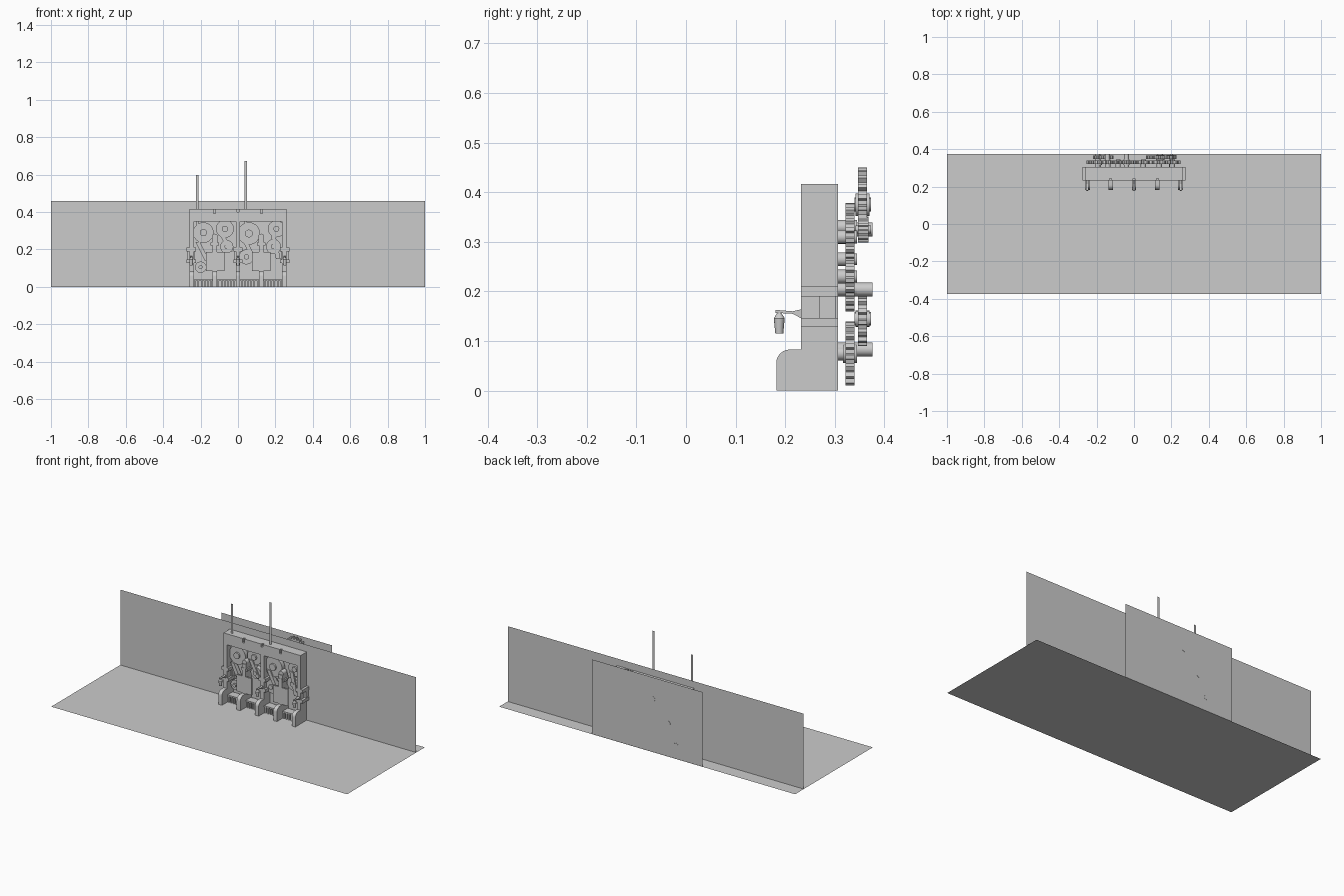
import bpy, bmesh, math
from mathutils import Vector

if "Cube" in bpy.data.objects:
    bpy.data.objects.remove(bpy.data.objects["Cube"])

grey = bpy.data.materials.new("light_grey")
grey.diffuse_color = (0.6, 0.6, 0.6, 1)
grey.use_nodes = True
grey.node_tree.nodes["Principled BSDF"].inputs["Base Color"].default_value = grey.diffuse_color


def finish(name, bm, smooth=False):
    bmesh.ops.recalc_face_normals(bm, faces=bm.faces)
    mesh = bpy.data.meshes.new(name)
    bm.to_mesh(mesh)
    bm.free()
    mesh.materials.append(grey)
    ob = bpy.data.objects.new(name, mesh)
    bpy.context.collection.objects.link(ob)
    if smooth:
        bpy.ops.object.select_all(action='DESELECT')
        ob.select_set(True)
        bpy.context.view_layer.objects.active = ob
        bpy.ops.object.shade_smooth_by_angle(angle=math.radians(35))
    return ob


def sheet(name, corners):
    bm = bmesh.new()
    bm.faces.new([bm.verts.new(c) for c in corners])
    return finish(name, bm)


def upright(name, x0, x1, y, z0, z1):
    return sheet(name, [(x0, y, z0), (x1, y, z0), (x1, y, z1), (x0, y, z1)])


def prism(name, points, direction, smooth=False):
    """Extrude a closed 3D outline along a direction."""
    bm = bmesh.new()
    face = bm.faces.new([bm.verts.new(p) for p in points])
    new = bmesh.ops.extrude_face_region(bm, geom=[face])["geom"]
    bmesh.ops.translate(bm, vec=Vector(direction),
                        verts=[v for v in new if isinstance(v, bmesh.types.BMVert)])
    return finish(name, bm, smooth)


def box(name, x0, x1, y0, y1, z0, z1):
    return prism(name, [(x0, y0, z0), (x1, y0, z0), (x1, y0, z1), (x0, y0, z1)],
                 (0, y1 - y0, 0))


def disc(name, x, z, r, y0, y1, n=24):
    pts = [(x + r * math.cos(math.tau * i / n), y0, z + r * math.sin(math.tau * i / n))
           for i in range(n)]
    return prism(name, pts, (0, y1 - y0, 0), True)


def gear(name, x, z, r, y0, y1):
    teeth = max(10, round(r * 260))
    pts = []
    for i in range(teeth):
        for f, rr in ((0, .86), (.4, .86), (.52, 1), (.86, 1)):
            a = math.tau * (i + f) / teeth
            pts.append((x + r * rr * math.cos(a), y0, z + r * rr * math.sin(a)))
    prism(name, pts, (0, y1 - y0, 0))
    disc(name + "_hub", x, z, r * .3, y0 - .005, y1 + .005, 16)


# floor and the two upright backdrops
sheet("floor", [(-1, -.375, 0), (1, -.375, 0), (1, .375, 0), (-1, .375, 0)])
upright("long_wall", -1, 1, .292, 0, .46)
upright("rear_panel", -.375, .375, .374, 0, .456)

# flat poles rising from the block
upright("left_pole", -.225, -.211, .253, .30, .597)
upright("right_pole", .034, .048, .256, .30, .674)

# columns with round-shouldered feet
F, B, FOOT, R = .232, .306, .182, .027
profile = [(B, 0), (FOOT, 0)]
profile += [(FOOT + R - R * math.cos(a), .083 - R + R * math.sin(a))
            for a in [math.pi / 2 * i / 6 for i in range(7)]]
profile += [(F, .083)]
for i in range(5):
    x = -.248 + i * .124
    top = .40 if i % 2 == 0 else .24
    pts = [(x - .012, y, z) for y, z in profile + [(F, top), (B, top)]]
    prism("column", pts, (.024, 0, 0), True)

# top beam, with slots along its front edge
box("top_beam", -.26, .26, .244, B, .35, .417)
edges = [-.26, -.131, -.119, -.006, .006, .119, .131, .26]
for a, b in zip(edges[::2], edges[1::2]):
    box("beam_front", a, b, F, .244, .35, .417)
box("beam_lower_front", -.26, .26, F, .244, .35, .392)
for s in (-1, 1):
    box("side_wall", s * .246, s * .26, F, B, 0, .40)

# clamps on the taller columns, with hanging lanterns
for x in (-.25, 0, .25):
    for z0, z1 in ((.128, .147), (.190, .210)):
        box("clamp_band", x - .025, x + .025, F, B, z0, z1)
    box("clamp_block", x - .021, x + .021, .268, .302, .147, .190)
    prism("lantern_arm", [(x - .006, F, .146), (x - .006, F, .164), (x - .006, .215, .160),
                          (x - .006, .180, .163), (x - .006, .180, .157),
                          (x - .006, .215, .155)], (.012, 0, 0))
    bm = bmesh.new()
    for r1, r2, z0, z1 in ((.008, .011, .115, .146), (.011, .004, .146, .157)):
        cone = bmesh.ops.create_cone(bm, cap_ends=True, segments=14, radius1=r1,
                                     radius2=r2, depth=z1 - z0)
        bmesh.ops.translate(bm, vec=(x, .188, (z0 + z1) / 2), verts=cone["verts"])
    finish("lantern", bm, True)

# caps on the shorter columns
for x in (-.124, .124):
    box("cap_plate", x - .022, x + .022, .236, .285, .222, .236)
    box("cap_block", x - .014, x + .014, .234, .280, .236, .262)
    disc("cap_knob", x, .268, .016, .238, .275, 16)

# square doors
for x in (-.121, .124):
    box("door", x - .05, x + .05, F, .241, .085, .187)

# grilles between the feet
for i in range(4):
    x = -.186 + i * .124
    box("grille_rail", x - .05, x + .05, .236, .285, .035, .043)
    box("grille_back", x - .05, x + .05, .270, .285, 0, .035)
    for k in range(6):
        c = x - .043 + k * .0172
        box("grille_bar", c - .004, c + .004, .236, .270, 0, .035)

# wheels and linkages showing in the openings
for x, z, r in ((-.185, .29, .055), (-.07, .31, .048), (.058, .285, .06),
                (.205, .31, .045), (-.2, .105, .03), (-.06, .215, .035),
                (.045, .16, .04), (.19, .215, .04)):
    disc("inner_wheel", x, z, r, .258, .285, 28)
    disc("inner_axle", x, z, r * .35, .248, .285, 16)
for x, z, dx, dz in ((-.215, .24, .05, -.1), (-.09, .29, .05, -.1),
                     (.03, .26, .05, -.1), (.185, .29, .03, -.14)):
    prism("linkage", [(x - .012, .25, z), (x + .012, .25, z),
                      (x + dx + .012, .25, z + dz), (x + dx - .012, .25, z + dz)],
          (0, .025, 0))

# gear train behind the block: inner layer
for x, z, r in ((-.19, .075, .065), (-.14, .205, .045), (-.085, .265, .040),
                (-.04, .325, .052), (.05, .325, .045), (.135, .33, .048),
                (.205, .31, .045), (.2, .23, .04)):
    gear("inner_gear", x, z, r, .321, .340)
    disc("gear_mount", x, z, .014, .290, .321, 16)
# outer layer
gear("large_gear", .14, .375, .075, .347, .365)
gear("lower_outer_gear", -.165, .145, .055, .347, .365)
gear("small_outer_gear", .2, .325, .026, .347, .368)
# axles reaching the rear panel
for x, z in ((-.195, .083), (-.142, .204), (-.04, .325)):
    disc("axle", x, z, .014, .306, .3755, 16)
for x, z in ((.14, .375), (-.165, .145)):
    disc("short_axle", x, z, .014, .340, .373, 16)
